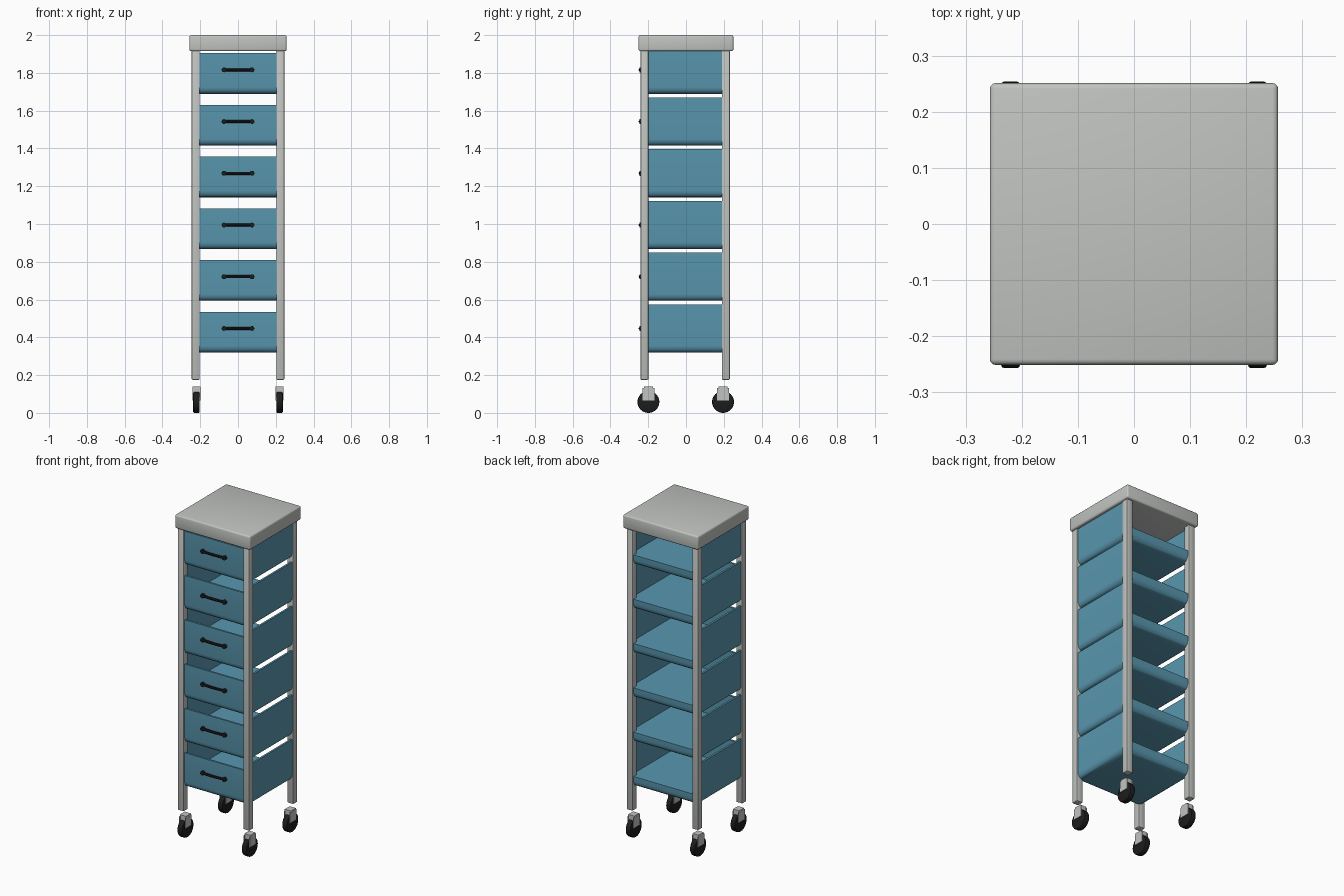
import bpy, bmesh, math
from mathutils import Matrix, Vector

if "Cube" in bpy.data.objects:
    bpy.data.objects.remove(bpy.data.objects["Cube"], do_unlink=True)


def material(name, rgb, rough):
    m = bpy.data.materials.new(name)
    m.use_nodes = True
    m.diffuse_color = (*rgb, 1)
    bsdf = m.node_tree.nodes["Principled BSDF"]
    bsdf.inputs["Base Color"].default_value = (*rgb, 1)
    bsdf.inputs["Roughness"].default_value = rough
    return m


GREY = material("light grey", (0.53, 0.55, 0.53), 0.5)
BLUE = material("steel blue", (0.10, 0.31, 0.43), 0.5)
BLACK = material("black", (0.012, 0.012, 0.012), 0.5)


def finish(name, bm, mat):
    bmesh.ops.recalc_face_normals(bm, faces=bm.faces)
    mesh = bpy.data.meshes.new(name)
    bm.to_mesh(mesh)
    bm.free()
    mesh.materials.append(mat)
    ob = bpy.data.objects.new(name, mesh)
    bpy.context.collection.objects.link(ob)
    smooth(ob)
    return ob


def smooth(ob):
    bpy.ops.object.select_all(action="DESELECT")
    ob.select_set(True)
    bpy.context.view_layer.objects.active = ob
    bpy.ops.object.shade_smooth_by_angle(angle=math.radians(35))


def add_box(bm, lo, hi):
    lo, hi = Vector(lo), Vector(hi)
    mat = Matrix.Translation((lo + hi) / 2) @ Matrix.Diagonal((*(hi - lo), 1))
    return bmesh.ops.create_cube(bm, size=1, matrix=mat)["verts"]


def box(name, lo, hi, mat, bevel=0, segments=3, pick=lambda e: True):
    bm = bmesh.new()
    add_box(bm, lo, hi)
    if bevel:
        edges = [e for e in bm.edges if pick(e)]
        bmesh.ops.bevel(bm, geom=edges, offset=bevel, segments=segments,
                        profile=0.5, affect="EDGES")
    return finish(name, bm, mat)


def cylinder(bm, radius, depth, matrix, sides):
    return bmesh.ops.create_cone(bm, cap_ends=True, segments=sides, radius1=radius,
                                 radius2=radius, depth=depth, matrix=matrix)["verts"]


# Worktop
box("worktop", (-0.257, -0.251, 1.915), (0.257, 0.251, 2), GREY, 0.01)

# Drawer tray: rounded underside, open back, front lower than the sides
HALF, FRONT, BACK, SIDE_H, FRONT_H = 0.238, -0.231, 0.222, 0.255, 0.215
WALL, FLOOR = 0.012, 0.065
tray = box("drawer_1", (-HALF, FRONT, 0), (HALF, BACK, SIDE_H), BLUE, 0.035, 4,
           lambda e: all(v.co.z < 0.01 for v in e.verts))
inner = HALF - WALL
cutters = [
    box("cavity_cutter", (-inner, FRONT + WALL, FLOOR), (inner, 0.4, 0.4), BLUE),
    box("front_cutter", (-inner, -0.4, FRONT_H), (inner, 0, 0.5), BLUE),
]
for c in cutters:
    c.hide_render = True
    mod = tray.modifiers.new(c.name, "BOOLEAN")
    mod.operation, mod.solver, mod.object = "DIFFERENCE", "EXACT", c
graph = bpy.context.evaluated_depsgraph_get()
cut_mesh = bpy.data.meshes.new_from_object(tray.evaluated_get(graph))
tray.modifiers.clear()
tray.data = cut_mesh
for c in cutters:
    bpy.data.objects.remove(c, do_unlink=True)
smooth(tray)

# Handle: bar bowed between two round end mounts
bm = bmesh.new()
turn_y = Matrix.Rotation(math.pi / 2, 4, "X")
for s in (-1, 1):
    cylinder(bm, 0.013, 0.016, Matrix.Translation((s * 0.074, FRONT - 0.007, 0)) @ turn_y, 12)
ring = 8
rings = []
for i in range(9):
    t = i / 4 - 1
    y = FRONT - 0.006 - 0.006 * (1 - t * t)
    rings.append([bm.verts.new((t * 0.08, y + 0.008 * math.cos(a), 0.008 * math.sin(a)))
                  for a in (2 * math.pi * k / ring for k in range(ring))])
for a, b in zip(rings, rings[1:]):
    for k in range(ring):
        n = (k + 1) % ring
        bm.faces.new((a[k], a[n], b[n], b[k]))
bm.faces.new(rings[0])
bm.faces.new(rings[-1])
handle = finish("handle_1", bm, BLACK)

# Stack of six drawers
for i in range(6):
    for src, lift in ((tray, 0.32), (handle, 0.447)):
        ob = src
        if i:
            ob = src.copy()
            ob.name = src.name.replace("1", str(i + 1))
            bpy.context.collection.objects.link(ob)
        ob.location.z = lift + i * 0.2738

# Posts and casters at the four corners
for sx, side in ((-1, "right"), (1, "left")):
    for row, py, cy in (("front", -0.22, -0.199), ("back", 0.211, 0.196)):
        tag = f"{row}_{side}"
        px, cx = sx * 0.224, sx * 0.22
        box("post_" + tag, (px - 0.021, py - 0.021, 0.175), (px + 0.021, py + 0.021, 1.92),
            GREY, 0.005, 2)

        # Wheel with rounded tread
        bm = bmesh.new()
        cylinder(bm, 0.058, 0.034,
                 Matrix.Translation((cx, cy, 0.058)) @ Matrix.Rotation(math.pi / 2, 4, "Y"), 32)
        rims = [e for e in bm.edges if len(e.link_faces) == 2
                and sorted(len(f.verts) for f in e.link_faces) == [4, 32]]
        bmesh.ops.bevel(bm, geom=rims, offset=0.006, segments=2, profile=0.5, affect="EDGES")
        finish("wheel_" + tag, bm, BLACK)

        # Fork: top block with a plate down each side
        bm = bmesh.new()
        add_box(bm, (cx - 0.021, cy - 0.024, 0.106), (cx + 0.021, cy + 0.024, 0.14))
        for s in (-1, 1):
            x = cx + s * 0.0195
            add_box(bm, (x - 0.002, cy - 0.031, 0.066), (x + 0.002, cy + 0.031, 0.131))
        finish("caster_fork_" + tag, bm, GREY)
